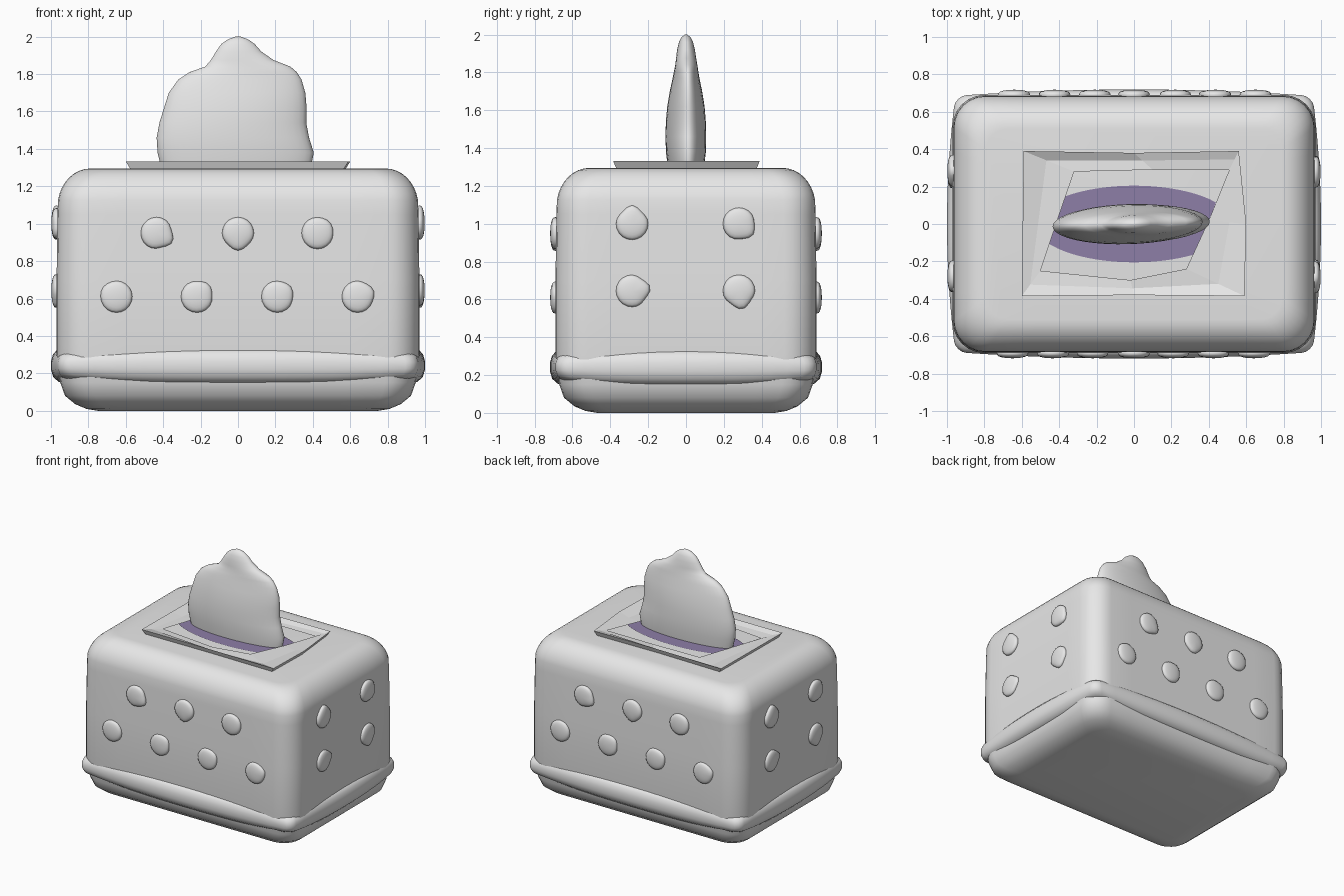
import bpy, bmesh, math
from mathutils import Vector, Matrix

cube = bpy.data.objects.get("Cube")
if cube:
    bpy.data.objects.remove(cube, do_unlink=True)


def material(name, rgb):
    m = bpy.data.materials.new(name)
    m.use_nodes = True
    m.diffuse_color = (*rgb, 1)
    m.node_tree.nodes["Principled BSDF"].inputs["Base Color"].default_value = (*rgb, 1)
    return m


GREY = material("light grey", (0.8, 0.8, 0.8))
PURPLE = material("muted purple", (0.27, 0.21, 0.39))


def finish(name, bm, mat, angle=40):
    """Turn a bmesh into an object, smooth below the given edge angle."""
    bmesh.ops.recalc_face_normals(bm, faces=bm.faces)
    me = bpy.data.meshes.new(name)
    bm.to_mesh(me)
    bm.free()
    me.materials.append(mat)
    if angle:
        me.shade_smooth()
        me.set_sharp_from_angle(angle=math.radians(angle))
    ob = bpy.data.objects.new(name, me)
    bpy.context.collection.objects.link(ob)
    return ob


def loft(rings, caps=True, closed=False):
    """Skin a stack of equally long point rings."""
    bm = bmesh.new()
    rows = [[bm.verts.new(p) for p in ring] for ring in rings]
    pairs = list(zip(rows, rows[1:])) + ([(rows[-1], rows[0])] if closed else [])
    for a, b in pairs:
        for i in range(len(a)):
            j = (i + 1) % len(a)
            bm.faces.new((a[i], a[j], b[j], b[i]))
    if caps and not closed:
        bm.faces.new(rows[0])
        bm.faces.new(rows[-1])
    return bm


def round_rect(hx, hy, r, steps=6, edge=8):
    """Rounded rectangle outline with subdivided straight sides."""
    corners = []
    for k, (sx, sy) in enumerate([(1, 1), (-1, 1), (-1, -1), (1, -1)]):
        corners.append([Vector((sx * (hx - r) + r * math.cos(a), sy * (hy - r) + r * math.sin(a)))
                        for a in [(k + s / steps) * math.pi / 2 for s in range(steps + 1)]])
    pts = []
    for k, arc in enumerate(corners):
        nxt = corners[(k + 1) % 4][0]
        pts += arc + [arc[-1].lerp(nxt, e / edge) for e in range(1, edge)]
    return pts


# Box body with soft top and bottom edges: (height, inset)
BODY_X, BODY_Y = 0.97, 0.69
profile = [(0, 0.22), (0.01, 0.16), (0.035, 0.1), (0.08, 0.045), (0.15, 0.02),
           (0.3, 0), (0.7, 0), (1.05, 0.005)]
for i in range(1, 10):
    a = i / 9 * math.pi / 2
    profile.append((1.09 + 0.205 * math.sin(a), 0.005 + 0.175 * (1 - math.cos(a))))
body = loft([[(p.x, p.y, z) for p in round_rect(BODY_X - d, BODY_Y - d, 0.17 - 0.3 * d)]
             for z, d in profile])
finish("box_body", body, GREY, 50)

# Swollen band near the foot, bowed outward mid-side and thinner at the corners
BAND_X, BAND_Y = 0.955, 0.685
section = [(-0.1, 0.33), (-0.035, 0.33), (-0.01, 0.3), (0, 0.265), (0, 0.22),
           (-0.012, 0.18), (-0.04, 0.155), (-0.07, 0.145), (-0.12, 0.15)]
rings = []
for off, z in section:
    ring = []
    for p in round_rect(BAND_X, BAND_Y, 0.06, 4, 14):
        u, v = p.x / BAND_X, p.y / BAND_Y
        x = p.x * (1 + 0.047 * (1 - v * v)) + off * u
        y = p.y * (1 + 0.05 * (1 - u * u)) + off * v
        thin = 1 - 0.25 * (u * v) ** 4
        ring.append((x, y, 0.245 + (z - 0.245) * thin))
    rings.append(ring)
finish("foot_band", loft(rings, closed=True), GREY, 60)


# Lumpy flattened studs on the four walls
def stud(name, pos, turn, nub, size):
    bm = bmesh.new()
    bmesh.ops.create_uvsphere(bm, u_segments=20, v_segments=12, radius=1)
    for v in bm.verts:
        x, y, z = v.co
        gap = math.remainder(math.atan2(y, x) - math.radians(nub), math.tau)
        r = 0.085 * (1 + size * math.exp(-gap * gap * 8) - size * 0.4 * math.exp(-(abs(gap) - 0.8) ** 2 * 8))
        v.co = (x * r, y * r, 0.028 * math.copysign(abs(z) ** 0.7, z))
    # Local z points out of the wall, local y points up
    frame = Matrix.Translation(pos) @ Matrix.Rotation(turn, 4, "Z") @ Matrix.Rotation(math.pi / 2, 4, "X")
    bmesh.ops.transform(bm, matrix=frame, verts=bm.verts)
    finish(name, bm, GREY, 60)


long_spots = [(-0.435, 0.95, -30, 0.15), (0, 0.95, -90, 0.1), (0.425, 0.95, 40, 0.03),
              (-0.65, 0.61, 150, 0.03), (-0.22, 0.61, 45, 0.08), (0.21, 0.61, 35, 0.06),
              (0.64, 0.61, 20, 0.08)]
short_spots = [(-0.285, 1.0, 90, 0.15), (0.28, 1.0, -40, 0.12),
               (-0.285, 0.645, 10, 0.15), (0.28, 0.645, -80, 0.15)]
for side, turn in (("front", 0), ("back", math.pi)):
    s = -1 if side == "front" else 1
    for n, (u, z, nub, size) in enumerate(long_spots):
        stud(f"{side}_stud_{n + 1}", (-s * u, s * BODY_Y, z), turn, nub, size)
for side, s in (("left", 1), ("right", -1)):
    for n, (u, z, nub, size) in enumerate(short_spots):
        stud(f"{side}_stud_{n + 1}", (s * BODY_X, s * u, z), s * math.pi / 2, nub, size)

# Folded collar around the skewed opening
outer = [(-0.59, 0.39), (0, 0.38), (0.56, 0.39), (0.6, 0),
         (0.59, -0.385), (0, -0.38), (-0.6, -0.385), (-0.595, 0)]
inner = [(-0.32, 0.28), (0.1, 0.29), (0.51, 0.29), (0.4, 0.02),
         (0.28, -0.24), (-0.02, -0.3), (-0.5, -0.25), (-0.41, 0.02)]
foot = [(x * 0.95, y * 0.95, 1.285) for x, y in outer]
lip = [(x, y, 1.332) for x, y in outer]
fold = []
for n, (o, i) in enumerate(zip(outer, inner)):
    m = Vector(o).lerp(Vector(i), 0.45)
    fold.append((m.x, m.y, 1.325 if n % 4 == 2 else 1.308))
edge = [(x, y, 1.312) for x, y in inner]
finish("opening_collar", loft([foot, lip, fold, edge], caps=False), GREY, 0)

# Purple oval lying in the opening
bm = bmesh.new()
bmesh.ops.create_circle(bm, cap_ends=True, segments=64, radius=1)
bmesh.ops.transform(bm, matrix=Matrix.Translation((0, 0, 1.302)) @ Matrix.Diagonal((0.53, 0.205, 1, 1)),
                    verts=bm.verts)
finish("opening_oval", bm, PURPLE, 0)

# Tissue: (height, left edge, right edge, half thickness)
tissue = [(1.3, -0.41, 0.39, 0.095), (1.38, -0.43, 0.405, 0.105), (1.46, -0.435, 0.38, 0.107),
          (1.54, -0.42, 0.365, 0.105), (1.62, -0.395, 0.367, 0.098), (1.7, -0.37, 0.36, 0.085),
          (1.77, -0.32, 0.34, 0.07), (1.81, -0.26, 0.315, 0.063), (1.84, -0.175, 0.28, 0.058),
          (1.875, -0.145, 0.19, 0.053), (1.92, -0.118, 0.125, 0.047), (1.96, -0.09, 0.09, 0.037),
          (1.985, -0.055, 0.055, 0.025), (2.0, -0.015, 0.015, 0.006)]
rings = []
for z, left, right, half in tissue:
    ring = []
    for k in range(40):
        a = k / 40 * math.tau
        x = (left + right) / 2 + (right - left) / 2 * math.cos(a)
        ring.append((x, half * math.sin(a) + 0.03 * x, z))
    rings.append(ring)
finish("tissue", loft(rings), GREY, 70)
